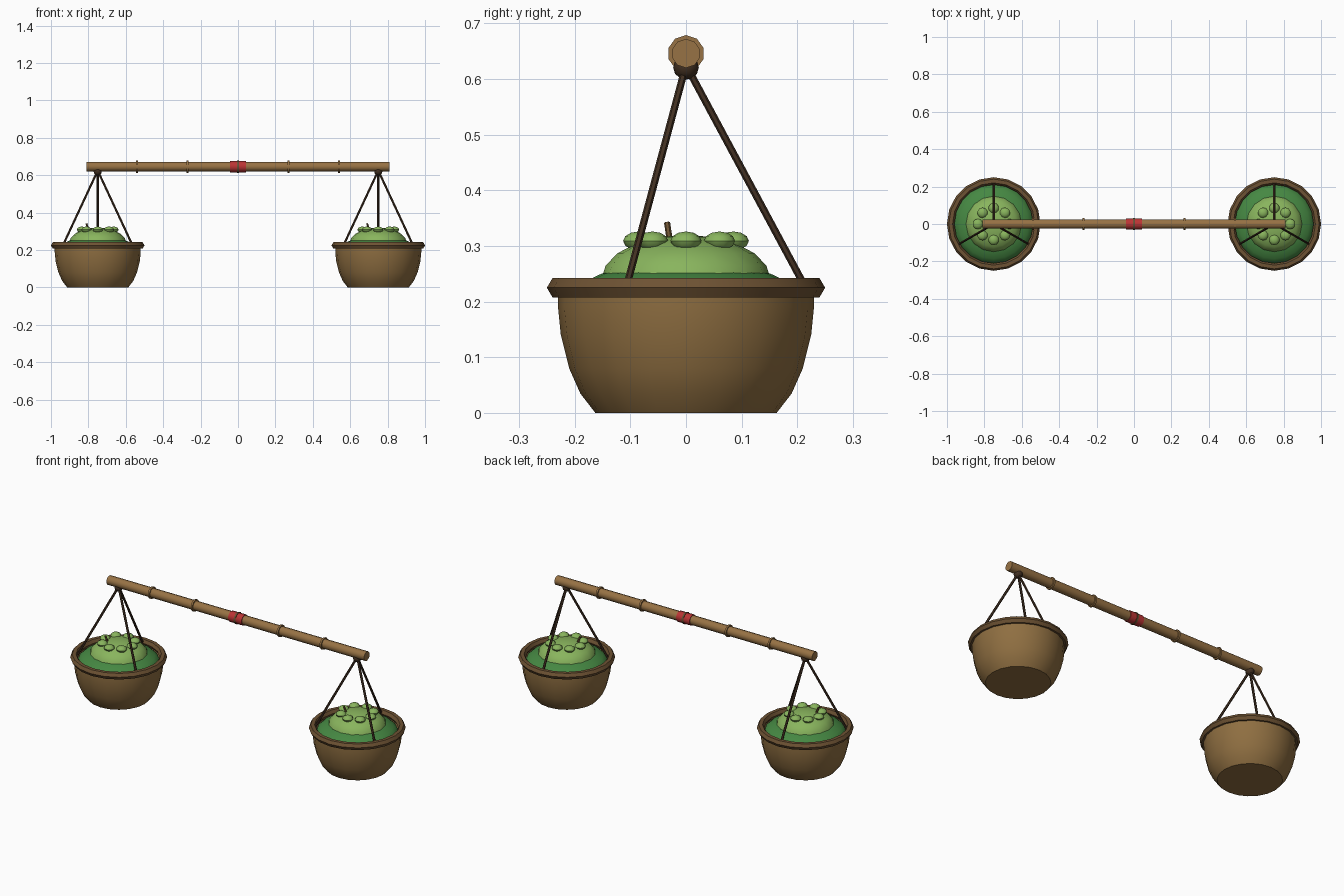
import bpy, bmesh, math
from mathutils import Vector, Matrix

if "Cube" in bpy.data.objects:
    bpy.data.objects.remove(bpy.data.objects["Cube"])


def mat(name, rgb):
    m = bpy.data.materials.new(name)
    m.diffuse_color = (*rgb, 1)
    m.use_nodes = True
    m.node_tree.nodes["Principled BSDF"].inputs["Base Color"].default_value = m.diffuse_color
    return m


BAMBOO = mat("bamboo", (0.31, 0.168, 0.058))
WICKER = mat("wicker", (0.275, 0.158, 0.053))
TRIM = mat("dark_wicker", (0.155, 0.085, 0.033))
ROPE = mat("rope_brown", (0.055, 0.030, 0.016))
RED = mat("red_wrap", (0.50, 0.035, 0.035))
LEAF = mat("dark_green", (0.06, 0.245, 0.055))
FRUIT = mat("light_green", (0.25, 0.46, 0.11))


def finish(name, bm, material, smooth=None):
    bmesh.ops.recalc_face_normals(bm, faces=bm.faces)
    me = bpy.data.meshes.new(name)
    bm.to_mesh(me)
    bm.free()
    ob = bpy.data.objects.new(name, me)
    bpy.context.collection.objects.link(ob)
    me.materials.append(material)
    if smooth:
        bpy.ops.object.select_all(action='DESELECT')
        ob.select_set(True)
        bpy.context.view_layer.objects.active = ob
        bpy.ops.object.shade_smooth_by_angle(angle=math.radians(smooth))
    return ob


def rod(name, a, b, r, material, sides=6, smooth=None, turn=0.0):
    a, b = Vector(a), Vector(b)
    d = b - a
    bm = bmesh.new()
    m = (Matrix.Translation((a + b) / 2) @ d.to_track_quat('Z', 'Y').to_matrix().to_4x4()
         @ Matrix.Rotation(turn, 4, 'Z'))
    bmesh.ops.create_cone(bm, cap_ends=True, segments=sides, radius1=r, radius2=r,
                          depth=d.length, matrix=m)
    return finish(name, bm, material, smooth)


def ellipsoid(name, c, rx, rz, material, u, v, keep_top=False, smooth=None):
    bm = bmesh.new()
    bmesh.ops.create_uvsphere(bm, u_segments=u, v_segments=v, radius=1,
                              matrix=Matrix.Translation(c) @ Matrix.Diagonal((rx, rx, rz, 1)))
    if keep_top:
        low = [p for p in bm.verts if p.co.z < c[2] - 0.001]
        bmesh.ops.delete(bm, geom=low, context='VERTS')
    return finish(name, bm, material, smooth)


def lathe(name, profile, cx, material, steps, closed=False, smooth=None):
    bm = bmesh.new()
    rings = []
    for r, z in profile:
        rings.append([bm.verts.new((cx + r * math.cos(2 * math.pi * i / steps),
                                    r * math.sin(2 * math.pi * i / steps), z))
                      for i in range(steps)])
    pairs = list(zip(rings, rings[1:]))
    if closed:
        pairs.append((rings[-1], rings[0]))
    else:
        bm.faces.new(rings[0])
    for lo, hi in pairs:
        for i in range(steps):
            j = (i + 1) % steps
            bm.faces.new((lo[i], lo[j], hi[j], hi[i]))
    return finish(name, bm, material, smooth)


# carrying pole with bamboo nodes and a red grip
PZ = 0.646
rod("pole", (-0.81, 0, PZ), (0.81, 0, PZ), 0.026, BAMBOO, 10, 40)
for k in range(-2, 3):
    x = 0.27 * k
    rod("pole_node", (x - 0.005, 0, PZ), (x + 0.005, 0, PZ), 0.033, TRIM if k == 0 else BAMBOO, 10, 40)
for s in (-1, 1):
    rod("red_grip", (s * 0.004, 0, PZ), (s * 0.042, 0, PZ), 0.03, RED, 10, 40)

# one loaded basket per side
for side, cx in (("left", -0.75), ("right", 0.75)):
    # bowl and hexagonal-section rim
    bowl = [(0.163, 0), (0.19, 0.035), (0.21, 0.08), (0.225, 0.14), (0.23, 0.19), (0.23, 0.225)]
    lathe(side + "_basket", bowl, cx, WICKER, 20, smooth=40)
    rim = [(0.23 + 0.02 * math.cos(a * math.pi / 3), 0.225 + 0.02 * math.sin(a * math.pi / 3))
           for a in range(6)]
    lathe(side + "_basket_rim", rim, cx, TRIM, 20, closed=True, smooth=30)

    # leaf bed and fruit heap
    ellipsoid(side + "_leaf_bed", (cx, 0, 0.195), 0.215, 0.078, LEAF, 20, 12, True, 40)
    ellipsoid(side + "_fruit_heap", (cx, 0, 0.24), 0.152, 0.08, FRUIT, 16, 10, True, 40)
    for i in range(8):
        a = i * math.pi / 4
        ellipsoid(side + "_fruit", (cx + 0.085 * math.cos(a), 0.085 * math.sin(a), 0.309),
                  0.028, 0.017, FRUIT, 10, 6, smooth=40)
    rod(side + "_stem", (cx - 0.045, -0.027, 0.295), (cx - 0.06, -0.034, 0.342), 0.0055, TRIM, 6)

    # three ropes meeting at a knot under the pole
    for i in range(3):
        a = math.radians(90 + 120 * i)
        rod(side + "_rope", (cx + 0.215 * math.cos(a), 0.215 * math.sin(a), 0.225),
            (cx, 0, 0.625), 0.0065, ROPE, 6, 40)
    ellipsoid(side + "_knot", (cx, 0, 0.621), 0.023, 0.022, ROPE, 10, 6, smooth=40)
